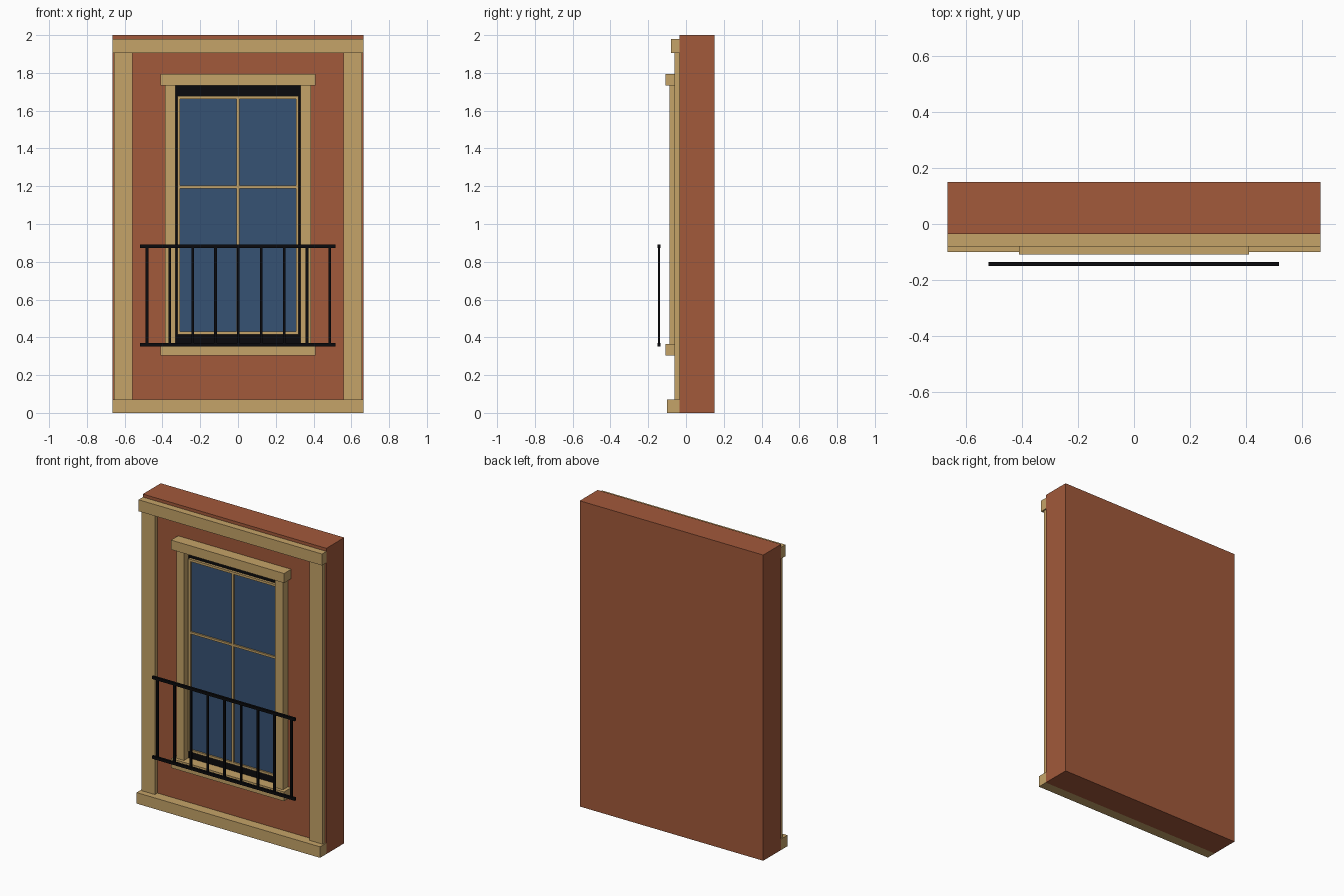
import bpy, bmesh
from mathutils import Matrix, Vector

if "Cube" in bpy.data.objects:
    bpy.data.objects.remove(bpy.data.objects["Cube"])


def material(name, rgb):
    m = bpy.data.materials.new(name)
    m.diffuse_color = (*rgb, 1)
    m.use_nodes = True
    m.node_tree.nodes["Principled BSDF"].inputs["Base Color"].default_value = m.diffuse_color
    return m


BRICK = material("brick red", (0.36, 0.10, 0.043))
TRIM = material("tan trim", (0.56, 0.37, 0.14))
GLASS = material("window blue", (0.037, 0.084, 0.174))
BLACK = material("iron black", (0.003, 0.003, 0.004))


def boxes(name, mat, parts):
    """One object from boxes given as (x0, x1, y0, y1, z0, z1)."""
    bm = bmesh.new()
    for x0, x1, y0, y1, z0, z1 in parts:
        centre = Vector((x0 + x1, y0 + y1, z0 + z1)) / 2
        size = Matrix.Diagonal((x1 - x0, y1 - y0, z1 - z0, 1))
        bmesh.ops.create_cube(bm, size=1, matrix=Matrix.Translation(centre) @ size)
    me = bpy.data.meshes.new(name)
    bm.to_mesh(me)
    bm.free()
    me.materials.append(mat)
    ob = bpy.data.objects.new(name, me)
    bpy.context.collection.objects.link(ob)


def mirrored(x0, x1, *rest):
    return [(x0, x1, *rest), (-x1, -x0, *rest)]


W, FRONT = 0.664, -0.035

# wall and its outer trim
boxes("wall", BRICK, [(-W, W, FRONT, 0.15, 0, 2)])
boxes("cornice", TRIM, [(-W, W, -0.08, FRONT, 1.905, 1.98)])
boxes("base_band", TRIM, [(-W, W, -0.10, FRONT, 0, 0.072)])
boxes("pilasters", TRIM, mirrored(0.559, 0.656, -0.061, FRONT, 0.072, 1.905))

# window surround
boxes("window_header", TRIM, [(-0.409, 0.409, -0.108, FRONT, 1.733, 1.795)])
boxes("window_sill", TRIM, [(-0.409, 0.409, -0.108, FRONT, 0.305, 0.366)])
boxes("window_jambs", TRIM, mirrored(0.33, 0.386, -0.087, FRONT, 0.366, 1.733))
boxes("window_recess", BLACK, [(-0.33, 0.33, -0.04, FRONT, 0.366, 1.733)])

# glazed sash with glazing bars
S, Z0, Z1, B = 0.321, 0.416, 1.677, 0.015
boxes("glass", GLASS, [(-S + B, S - B, -0.046, -0.04, Z0 + B, Z1 - B)])
boxes("sash_frame", TRIM,
      mirrored(S - B, S, -0.056, -0.04, Z0, Z1)
      + [(-S + B, S - B, -0.056, -0.04, z, z + B) for z in (Z0, Z1 - B)])
boxes("glazing_bars", TRIM, [(-B / 2, B / 2, -0.056, -0.046, Z0 + B, Z1 - B)]
      + mirrored(B / 2, S - B, -0.056, -0.046, 1.189, 1.203))

# iron balcony railing
boxes("railing_rails", BLACK,
      [(-0.518, 0.516, -0.15, -0.135, z - 0.009, z + 0.009) for z in (0.882, 0.361)])
boxes("railing_bars", BLACK,
      [(x - 0.007, x + 0.007, -0.1475, -0.1375, 0.37, 0.873)
       for x in (0.002 + 0.121 * i for i in range(-4, 5))])
